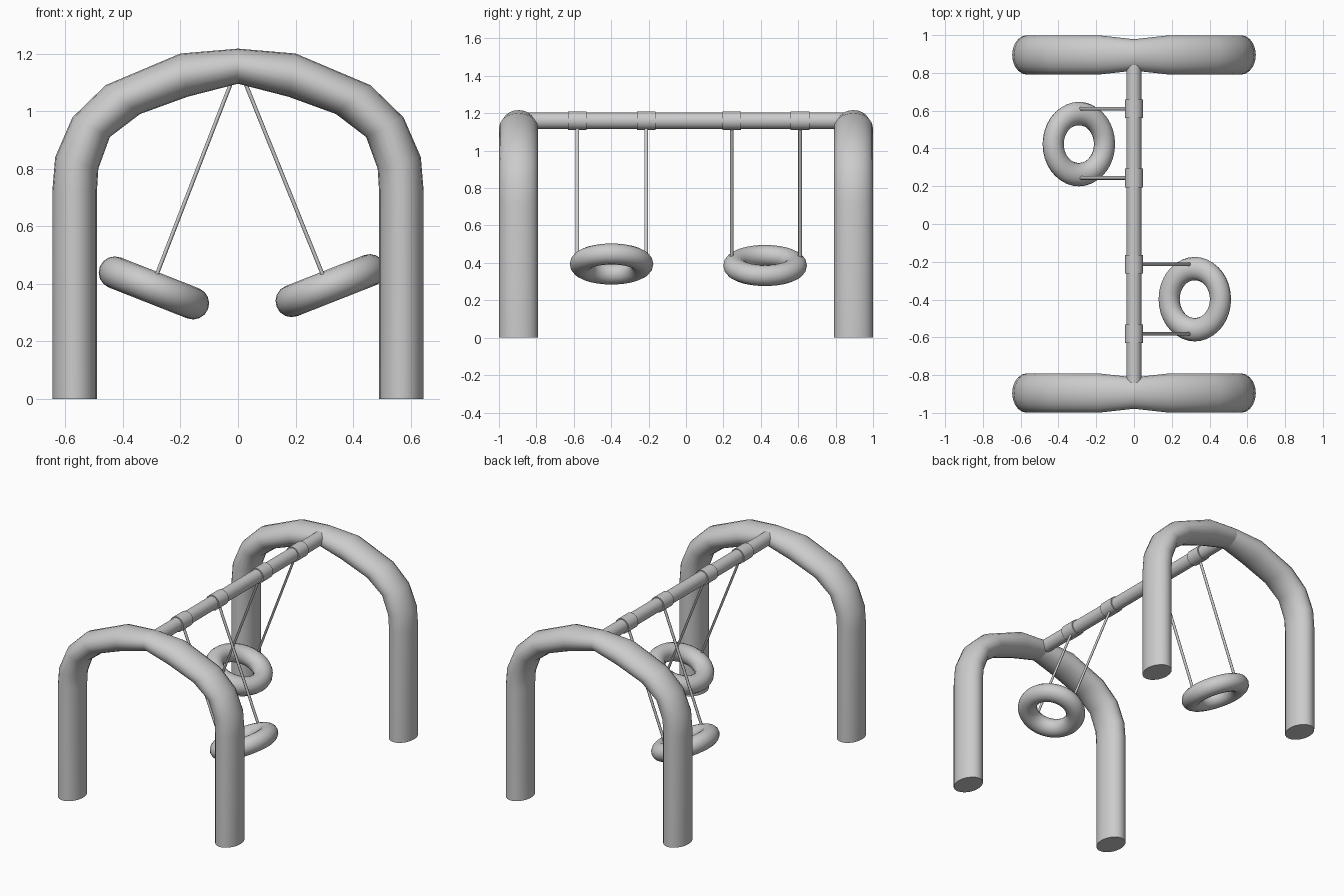
import bpy, bmesh, math
from mathutils import Vector

cube = bpy.data.objects.get("Cube")
if cube:
    bpy.data.objects.remove(cube, do_unlink=True)

BAR_Z = 1.16


def smooth(obj, angle=40):
    bpy.ops.object.select_all(action="DESELECT")
    obj.select_set(True)
    bpy.context.view_layer.objects.active = obj
    bpy.ops.object.shade_smooth_by_angle(angle=math.radians(angle))


def rod(name, start, end, across, depth, sides=16):
    """Elliptical rod between two points; depth is its half-width along y (or z when the rod runs along y)."""
    a, b = Vector(start), Vector(end)
    d = b - a
    rot = (math.pi / 2, 0, 0) if abs(d.y) > 0 else (0, math.atan2(d.x, d.z), 0)
    bpy.ops.mesh.primitive_cylinder_add(vertices=sides, radius=1, depth=1,
                                        location=(a + b) / 2, rotation=rot)
    obj = bpy.context.object
    obj.name = name
    obj.scale = (across, depth, d.length)
    smooth(obj)
    return obj


# Arch half profile: outer point, inner point, half-width along y
ARCH = [
    ((0.645, 0.0), (0.49, 0.0), 0.104),
    ((0.645, 0.72), (0.49, 0.72), 0.104),
    ((0.635, 0.84), (0.485, 0.80), 0.104),
    ((0.575, 0.978), (0.445, 0.91), 0.104),
    ((0.46, 1.09), (0.34, 0.99), 0.104),
    ((0.20, 1.20), (0.175, 1.05), 0.104),
    ((0.0, 1.217), (0.0, 1.095), 0.083),
]


def arch(name, y, sides=20):
    bm = bmesh.new()
    rings = []
    for outer, inner, width in ARCH:
        o = Vector((outer[0], 0, outer[1]))
        i = Vector((inner[0], 0, inner[1]))
        mid, half = (o + i) / 2, (o - i) / 2
        ring = []
        for k in range(sides):
            t = math.tau * k / sides
            ring.append(bm.verts.new(mid + half * math.cos(t)
                                     + Vector((0, width * math.sin(t), 0))))
        rings.append(ring)
    for low, high in zip(rings, rings[1:]):
        for k in range(sides):
            n = (k + 1) % sides
            bm.faces.new((low[k], low[n], high[n], high[k]))
    bm.faces.new(rings[0][::-1])
    bmesh.ops.recalc_face_normals(bm, faces=bm.faces)
    mesh = bpy.data.meshes.new(name)
    bm.to_mesh(mesh)
    bm.free()
    obj = bpy.data.objects.new(name, mesh)
    bpy.context.collection.objects.link(obj)
    obj.location.y = y
    smooth(obj)
    # The two halves meet in a visible seam at the crown
    mirror = obj.modifiers.new("Mirror", "MIRROR")
    mirror.use_mirror_merge = False
    return obj


# Frame
arch("front_arch", -0.895)
arch("back_arch", 0.895)
rod("top_bar", (0, -0.89, BAR_Z), (0, 0.89, BAR_Z), 0.04, 0.043, 24)


# Swings: hangers, ropes and a tilted ring seat
def swing(name, side, centre, hangers, rope_end):
    for label, y in zip(("front", "back"), hangers):
        rod(f"{name}_{label}_collar", (0, y - 0.05, BAR_Z), (0, y + 0.05, BAR_Z),
            0.048, 0.049, 24)
        rod(f"{name}_{label}_rope", (0, y, BAR_Z), (side * rope_end, y, 0.425),
            0.007, 0.01, 10)
    bpy.ops.mesh.primitive_torus_add(
        major_segments=36, minor_segments=16, major_radius=0.146, minor_radius=0.056,
        location=centre, rotation=(0, -side * math.radians(21.5), 0))
    seat = bpy.context.object
    seat.name = f"{name}_ring_seat"
    seat.scale.y = 1.107
    smooth(seat)


swing("front_swing", 1, (0.322, -0.398, 0.394), (-0.581, -0.213), 0.297)
swing("back_swing", -1, (-0.292, 0.423, 0.386), (0.244, 0.61), 0.285)
